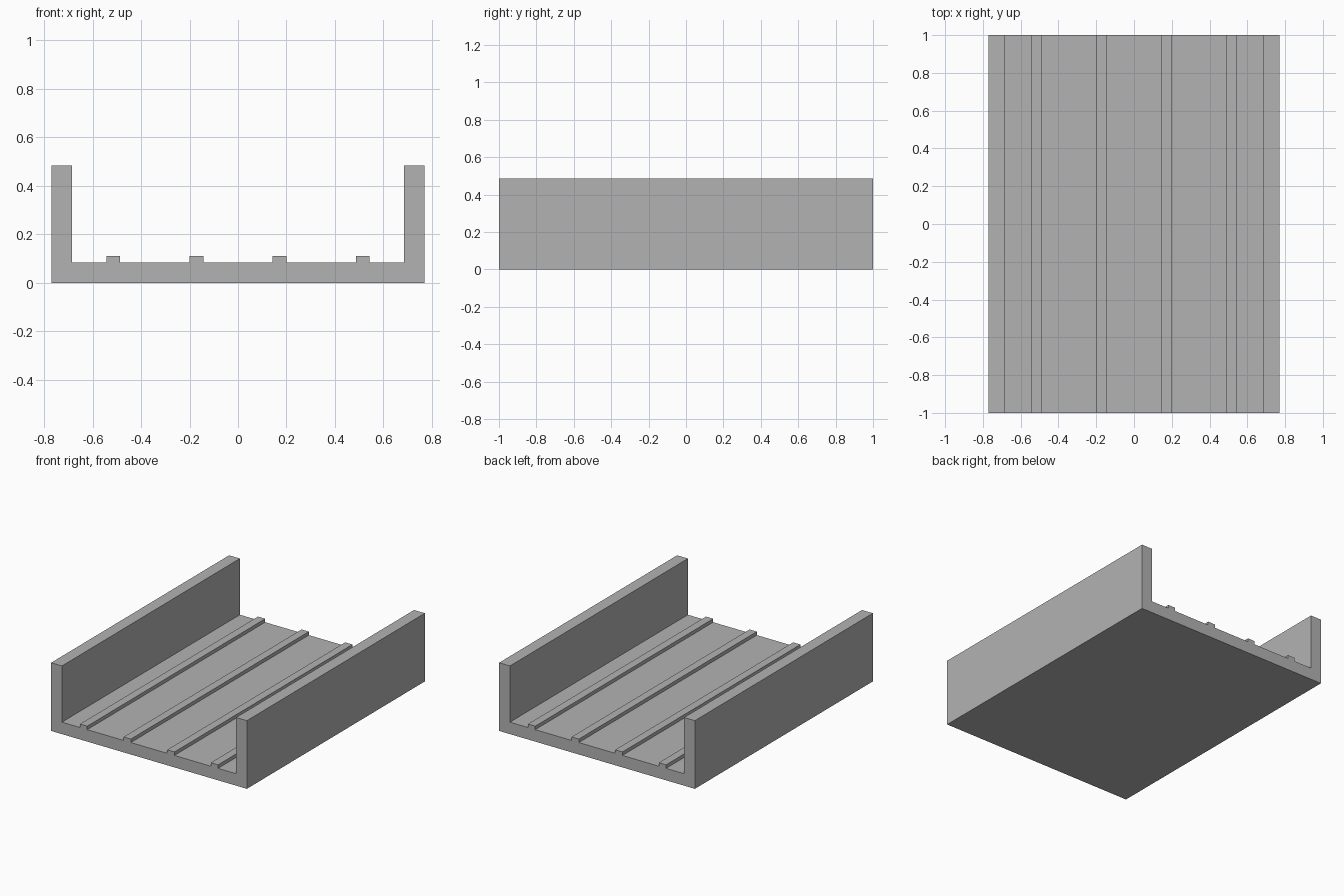
import bpy
import bmesh

cube = bpy.data.objects.get("Cube")
if cube:
    bpy.data.objects.remove(cube, do_unlink=True)

# Overall dimensions
HALF_LENGTH = 1.0
HALF_WIDTH, WALL_INNER = 0.77, 0.685
WALL_TOP, FLOOR_TOP, RIB_TOP = 0.485, 0.085, 0.11
RIB_SPACING, RIB_HALF = 0.343, 0.0285


def make_material(name, colour):
    mat = bpy.data.materials.new(name)
    mat.use_nodes = True
    mat.diffuse_color = colour
    mat.node_tree.nodes["Principled BSDF"].inputs["Base Color"].default_value = colour
    return mat


def extrude_profile(name, profile, material):
    """Extrude an (x, z) outline along the full length as one closed solid."""
    bm = bmesh.new()
    face = bm.faces.new([bm.verts.new((x, -HALF_LENGTH, z)) for x, z in profile])
    result = bmesh.ops.extrude_face_region(bm, geom=[face], use_keep_orig=True)
    verts = [v for v in result["geom"] if isinstance(v, bmesh.types.BMVert)]
    bmesh.ops.translate(bm, verts=verts, vec=(0, 2 * HALF_LENGTH, 0))
    bmesh.ops.recalc_face_normals(bm, faces=bm.faces)
    mesh = bpy.data.meshes.new(name)
    bm.to_mesh(mesh)
    bm.free()
    mesh.materials.append(material)
    obj = bpy.data.objects.new(name, mesh)
    bpy.context.collection.objects.link(obj)
    return obj


# Right half of the channel outline: base, side wall and floor edge
half = [(HALF_WIDTH, 0), (HALF_WIDTH, WALL_TOP),
        (WALL_INNER, WALL_TOP), (WALL_INNER, FLOOR_TOP)]

# Raised floor ribs, from the wall towards the centre
for step in (1.5, 0.5):
    x = step * RIB_SPACING
    half += [(x + RIB_HALF, FLOOR_TOP), (x + RIB_HALF, RIB_TOP),
             (x - RIB_HALF, RIB_TOP), (x - RIB_HALF, FLOOR_TOP)]

# Mirror the outline to close the channel
outline = half + [(-x, z) for x, z in reversed(half)]
grey = make_material("plain grey", (0.45, 0.45, 0.45, 1))
extrude_profile("ribbed_channel", outline, grey)
